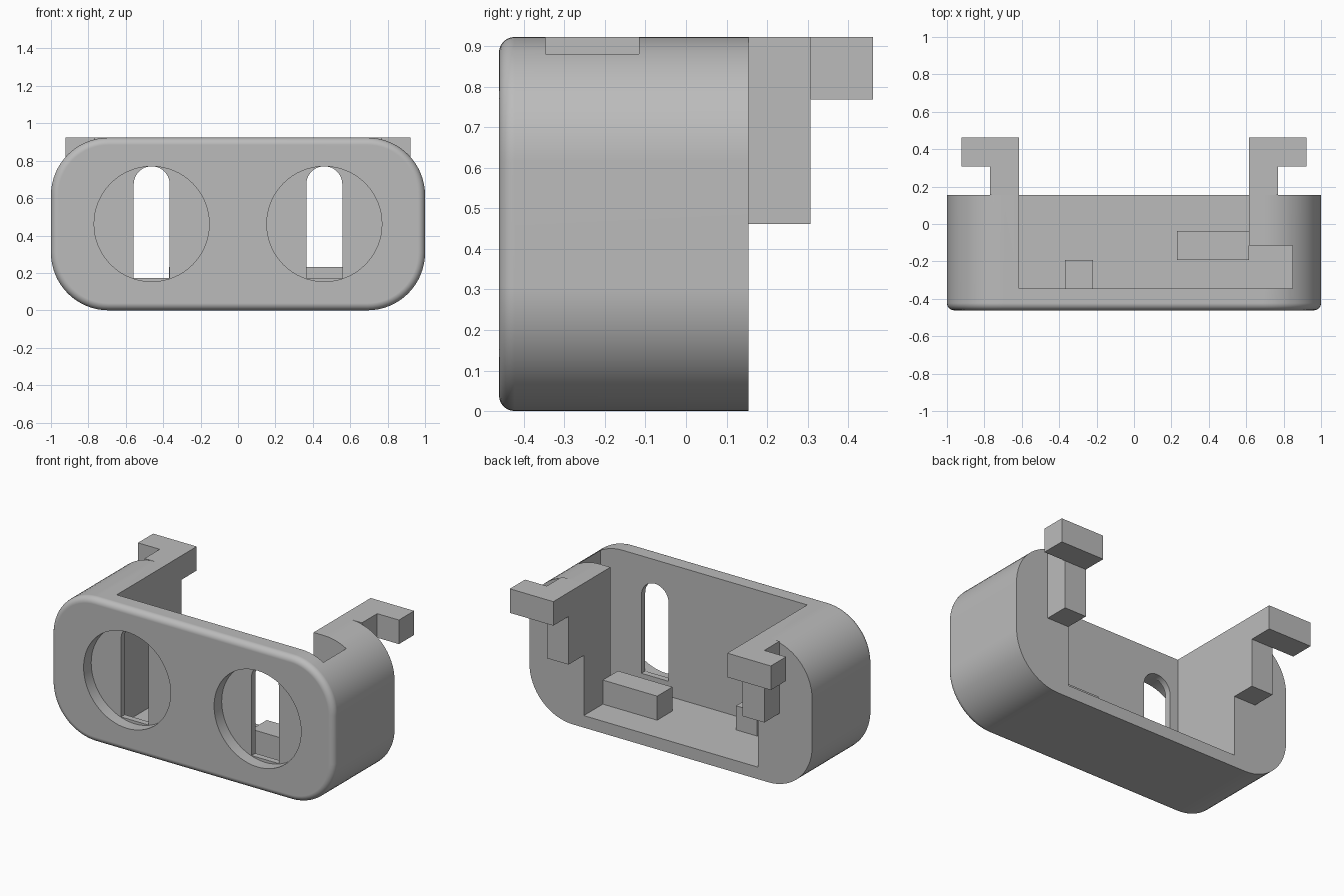
import bpy, bmesh, math
from mathutils import Vector

if "Cube" in bpy.data.objects:
    bpy.data.objects.remove(bpy.data.objects["Cube"], do_unlink=True)

U = 1 / 13                       # design module
W, H = 13 * U, 12 * U            # half width, height
FRONT, BACK = -6 * U, 2 * U      # body depth range
FLOOR = U

grey = bpy.data.materials.new("plain grey")
grey.use_nodes = True
grey.diffuse_color = (0.5, 0.5, 0.5, 1)
grey.node_tree.nodes["Principled BSDF"].inputs["Base Color"].default_value = (0.5, 0.5, 0.5, 1)


def prism(name, points, axis, lo, hi, fillet=0):
    """Extrude a 2D outline along an axis; fillet rounds the rim at the low end."""
    place = {"x": lambda p: (lo, p[0], p[1]),
             "y": lambda p: (p[0], lo, p[1]),
             "z": lambda p: (p[0], p[1], lo)}[axis]
    bm = bmesh.new()
    base = bm.faces.new([bm.verts.new(place(p)) for p in points])
    top = bmesh.ops.extrude_face_region(bm, geom=[base], use_keep_orig=True)["geom"]
    step = Vector([hi - lo if a == axis else 0 for a in "xyz"])
    bmesh.ops.translate(bm, verts=[g for g in top if isinstance(g, bmesh.types.BMVert)], vec=step)
    bmesh.ops.recalc_face_normals(bm, faces=bm.faces)
    if fillet:
        bmesh.ops.bevel(bm, geom=list(base.edges), offset=fillet, segments=6,
                        profile=0.5, affect="EDGES")
    mesh = bpy.data.meshes.new(name)
    bm.to_mesh(mesh)
    bm.free()
    mesh.materials.append(grey)
    obj = bpy.data.objects.new(name, mesh)
    bpy.context.collection.objects.link(obj)
    return obj


def box(name, x, y, z):
    return prism(name, [(x[0], y[0]), (x[1], y[0]), (x[1], y[1]), (x[0], y[1])], "z", *z)


def arc(cx, cz, r, start, end, steps):
    angles = [math.radians(start + (end - start) * i / steps) for i in range(steps + 1)]
    return [(cx + r * math.cos(a), cz + r * math.sin(a)) for a in angles]


def combine(obj, other, operation):
    """Apply a boolean and discard the helper."""
    mod = obj.modifiers.new("boolean", "BOOLEAN")
    mod.object, mod.operation, mod.solver = other, operation, "EXACT"
    graph = bpy.context.evaluated_depsgraph_get()
    result = bpy.data.meshes.new_from_object(obj.evaluated_get(graph))
    obj.modifiers.clear()
    obj.data = result
    bpy.data.objects.remove(other, do_unlink=True)


# Rounded shell with a softened front rim
r = 4 * U
outline = []
for cx, cz, a in ((W - r, H - r, 0), (r - W, H - r, 90), (r - W, r, 180), (W - r, r, 270)):
    outline += arc(cx, cz, r, a, a + 90, 16)
body = prism("body", outline, "y", FRONT, BACK, fillet=U / 2)

# Cavity open at top and back, with a side pocket in the left wall
inner, wall = 8 * U, FRONT + 1.5 * U
cavity = [(-inner, wall), (11 * U, wall), (11 * U, -1.5 * U),
          (inner, -1.5 * U), (inner, 1), (-inner, 1)]
combine(body, prism("cavity_cutter", cavity, "z", FLOOR, 1.5), "DIFFERENCE")

# Round recesses with tall arched slots through the front wall
half = 1.25 * U
for cx in (-6 * U, 6 * U):
    recess = arc(cx, 6 * U, 4 * U, 0, 360, 64)[:-1]
    combine(body, prism("recess_cutter", recess, "y", -1, FRONT + U, 0), "DIFFERENCE")
    slot = [(cx - half, 0.172), (cx + half, 0.172)] + arc(cx, 0.77 - half, half, 0, 180, 20)
    combine(body, prism("slot_cutter", slot, "y", -1, wall + U, 0), "DIFFERENCE")

body.data.shade_smooth()
body.data.set_sharp_from_angle(angle=math.radians(30))
body.modifiers.new("weighted normals", "WEIGHTED_NORMAL").keep_sharp = True

# Blocks standing on the cavity floor
box("wide_block", (3 * U, inner), (-2.5 * U, -U / 2), (FLOOR, 3 * U))
box("narrow_block", (-4.8 * U, -2.85 * U), (wall, -2.5 * U), (FLOOR, 3 * U))

# Rear hooks: an upright with an outward-turned foot
side = [(BACK, 6 * U), (4 * U, 6 * U), (4 * U, 10 * U), (6 * U, 10 * U), (6 * U, H), (BACK, H)]
for name, s in (("left_hook", 1), ("right_hook", -1)):
    x0, x1 = sorted((s * inner, s * 10 * U))
    hook = prism(name, side, "x", x0, x1)
    foot = box("foot", sorted((s * 9 * U, s * 12 * U)), (4 * U, 6 * U), (10 * U, H))
    combine(hook, foot, "UNION")
